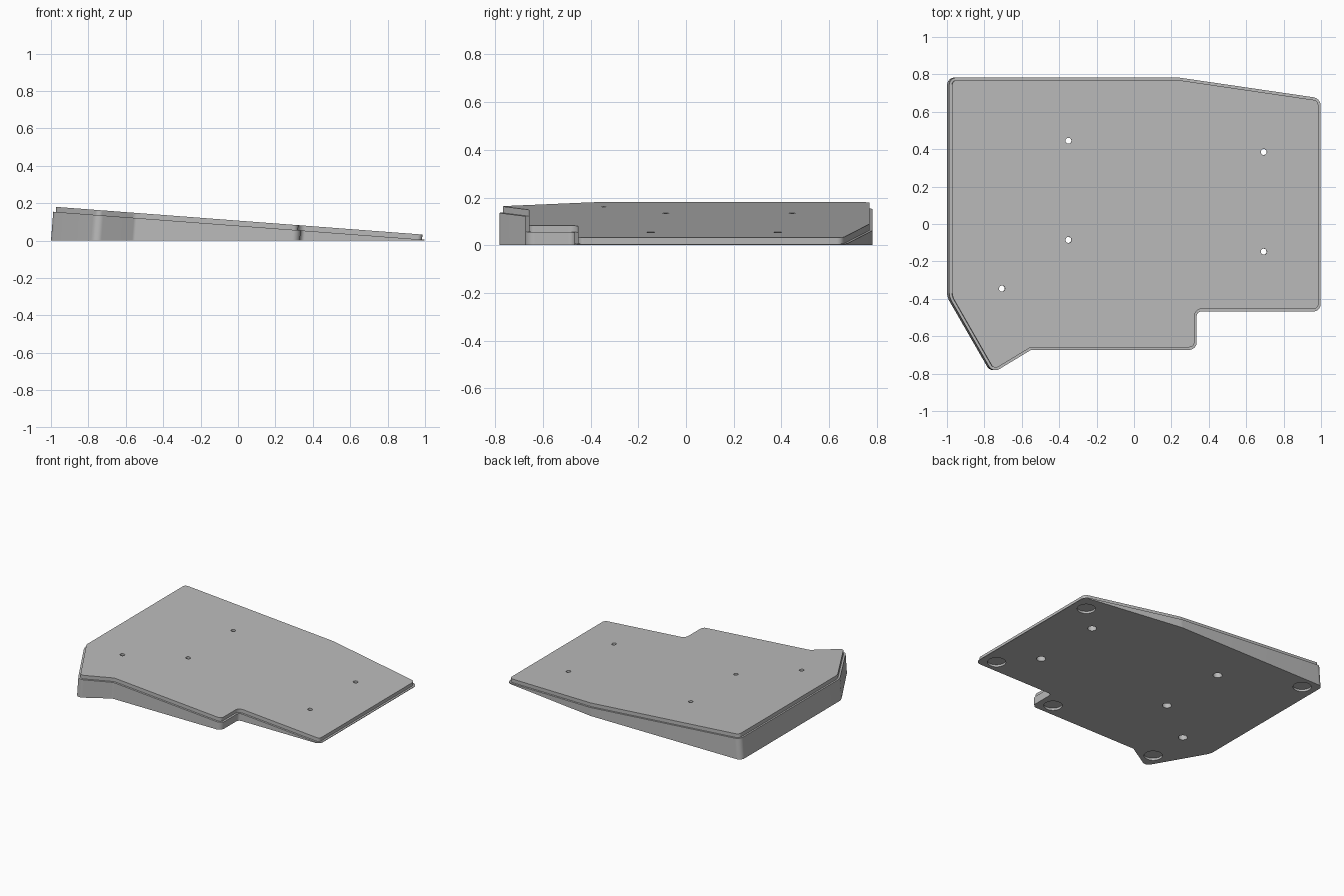
import bpy
import bmesh
import math
from mathutils import Vector, Matrix

cube = bpy.data.objects.get("Cube")
if cube:
    bpy.data.objects.remove(cube, do_unlink=True)

SLOPE = 0.0755          # fall of the tilted deck towards +x
DECK_Z = 0.08           # deck height at the centre
LIP = 0.027             # thickness of the raised plate
STEP = 0.014            # ledge width around the plate
NORMAL = Vector((SLOPE, 0, 1)).normalized()

# Deck corners: x, y, fillet radius (clockwise from back left)
CORNERS = [(-0.988, 0.783, 0.04), (0.24, 0.783, 0.12), (0.998, 0.672, 0.045),
           (0.998, -0.468, 0.04), (0.335, -0.468, 0.025), (0.335, -0.673, 0.04),
           (-0.55, -0.673, 0.03), (-0.755, -0.797, 0.04), (-0.988, -0.39, 0.1)]


def outline(inset):
    """Filleted outline, moved inwards by the inset."""
    pts = [Vector(c[:2]) for c in CORNERS]
    n = len(pts)
    result = []
    for i, p in enumerate(pts):
        d0 = (p - pts[i - 1]).normalized()
        d1 = (pts[(i + 1) % n] - p).normalized()
        n0, n1 = Vector((d0.y, -d0.x)), Vector((d1.y, -d1.x))
        bisector = (n0 + n1) / (1 + n0.dot(n1))
        turn = d0.x * d1.y - d0.y * d1.x
        convex = turn < 0
        radius = CORNERS[i][2]
        centre = p + bisector * (radius if convex else -radius)
        r = radius - inset if convex else radius + inset
        side = -1 if convex else 1
        for k in range(9):
            direction = n0.lerp(n1, k / 8).normalized()
            result.append(centre + direction * side * r)
    return result


def deck_point(p, lift=0):
    return Vector((p.x, p.y, DECK_Z - SLOPE * p.x)) + NORMAL * lift


def floor_point(p):
    q = deck_point(p)
    return q - NORMAL * (q.z / NORMAL.z)


def new_object(name, bm):
    bmesh.ops.recalc_face_normals(bm, faces=bm.faces[:])
    mesh = bpy.data.meshes.new(name)
    bm.to_mesh(mesh)
    bm.free()
    obj = bpy.data.objects.new(name, mesh)
    bpy.context.collection.objects.link(obj)
    return obj


def add_cylinder(bm, radius, bottom, top):
    axis = top - bottom
    turn = axis.to_track_quat('Z', 'Y').to_matrix().to_4x4()
    bmesh.ops.create_cone(bm, cap_ends=True, segments=32, radius1=radius,
                          radius2=radius, depth=axis.length,
                          matrix=Matrix.Translation((top + bottom) / 2) @ turn)


# Wedge body with a ledge and a raised plate
outer, inner = outline(0), outline(STEP)
bm = bmesh.new()
rings = [[bm.verts.new(floor_point(p)) for p in outer],
         [bm.verts.new(deck_point(p)) for p in outer],
         [bm.verts.new(deck_point(p)) for p in inner],
         [bm.verts.new(deck_point(p, LIP)) for p in inner]]
for low, high in zip(rings, rings[1:]):
    for i in range(len(low)):
        j = (i + 1) % len(low)
        bm.faces.new((low[i], low[j], high[j], high[i]))
bm.faces.new(rings[0])
bm.faces.new(rings[-1])
body = new_object("wedge_body", bm)

# Screw holes, their wider bores from below, and recesses for the feet
screws = [(-0.352, 0.445), (0.692, 0.385), (-0.352, -0.085),
          (0.692, -0.148), (-0.708, -0.345)]
feet = [(0.89, 0.562), (0.89, -0.375), (0.225, -0.578),
        (-0.722, -0.66), (-0.895, 0.69)]
holes, bores = bmesh.new(), bmesh.new()
for xy in screws:
    top = deck_point(Vector(xy), LIP)
    low = top - NORMAL * 0.3
    add_cylinder(holes, 0.016, low, top + NORMAL * 0.1)
    add_cylinder(bores, 0.031, low, top - NORMAL * 0.016)
for x, y in feet:
    add_cylinder(bores, 0.062, Vector((x, y, -0.1)), Vector((x, y, 0.016)))

bpy.context.view_layer.objects.active = body
body.select_set(True)
for name, cut in (("bore_cutter", bores), ("hole_cutter", holes)):
    cutter = new_object(name, cut)
    cutter.hide_render = True
    mod = body.modifiers.new(name, 'BOOLEAN')
    mod.operation = 'DIFFERENCE'
    mod.solver = 'EXACT'
    mod.object = cutter
    bpy.ops.object.modifier_apply(modifier=mod.name)
    bpy.data.objects.remove(cutter, do_unlink=True)

bpy.ops.object.shade_smooth_by_angle(angle=math.radians(30))

# Plain grey finish
grey = bpy.data.materials.new("plain_grey")
grey.use_nodes = True
colour = (0.5, 0.5, 0.5, 1)
grey.diffuse_color = colour
grey.node_tree.nodes["Principled BSDF"].inputs["Base Color"].default_value = colour
body.data.materials.clear()
body.data.materials.append(grey)
for face in body.data.polygons:
    face.material_index = 0
